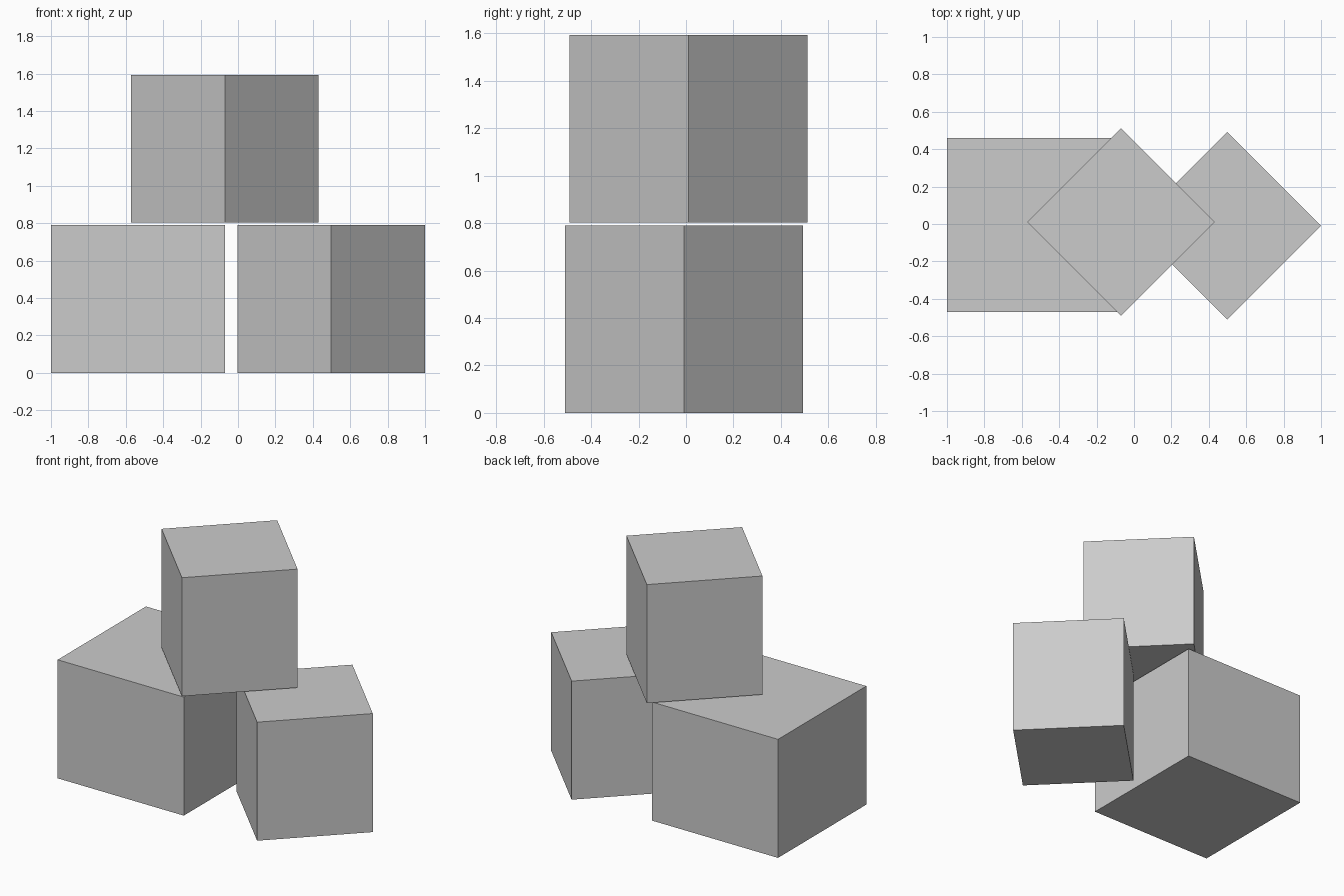
import bpy
import math

if "Cube" in bpy.data.objects:
    bpy.data.objects.remove(bpy.data.objects["Cube"])

# One plain grey shared by every block
grey = bpy.data.materials.new("light_grey")
grey.diffuse_color = (0.6, 0.6, 0.6, 1.0)
grey.use_nodes = True
grey.node_tree.nodes["Principled BSDF"].inputs["Base Color"].default_value = grey.diffuse_color

HEIGHT = 0.79


def block(name, centre, side, bottom, turn=0.0):
    """Square block standing on `bottom`, turned about its vertical axis."""
    bpy.ops.mesh.primitive_cube_add(
        size=1,
        location=(centre[0], centre[1], bottom + HEIGHT / 2),
        rotation=(0, 0, math.radians(turn)),
    )
    obj = bpy.context.object
    obj.name = name
    obj.scale = (side, side, HEIGHT)
    bpy.ops.object.transform_apply(location=False, rotation=False, scale=True)
    obj.data.materials.append(grey)
    return obj


# Side of a block whose corner-to-corner width is one unit
SMALL = 1.003 / math.sqrt(2)

# Wide block on the left, turned block on the right, turned block on top
block("wide_block", (-0.535, -0.006), 0.93, 0.0)
block("right_block", (0.4985, -0.009), SMALL, 0.0, 45)
block("top_block", (-0.07, 0.011), SMALL, 0.803, 45)
